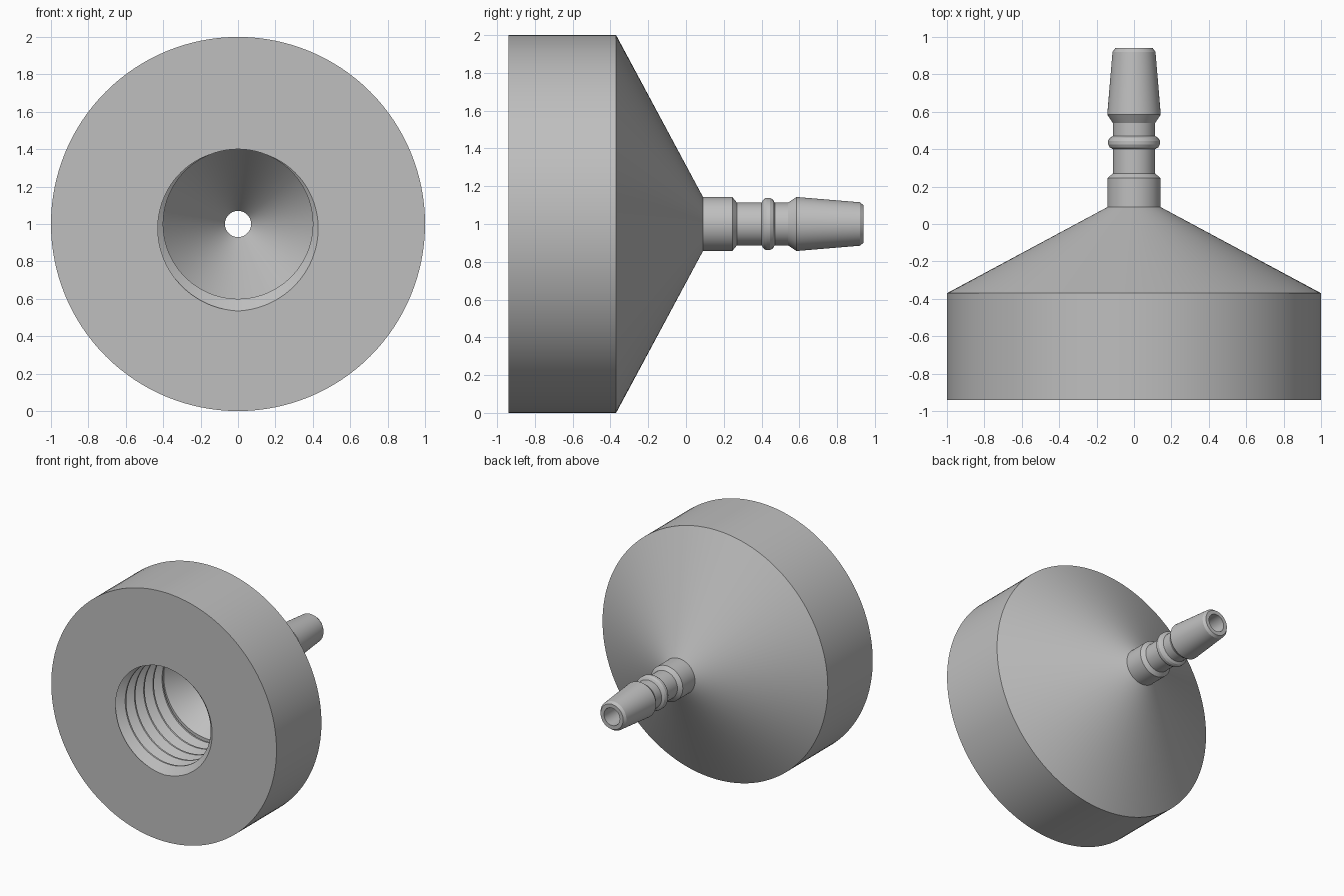
import bpy, bmesh, math

cube = bpy.data.objects.get("Cube")
if cube:
    bpy.data.objects.remove(cube, do_unlink=True)

SEGMENTS = 128
FRONT, SHOULDER, NECK, TIP = -0.94, -0.37, 0.09, 0.94
MINOR, MAJOR, PITCH, BORE = 0.40, 0.465, 0.117, 0.07

grey = bpy.data.materials.new("plain grey")
grey.use_nodes = True
colour = (0.52, 0.52, 0.52, 1)
grey.diffuse_color = colour
grey.node_tree.nodes["Principled BSDF"].inputs["Base Color"].default_value = colour


def lathe(name, profile_at):
    """Sweep a profile of (y, radius) points round the y axis; it may vary by turn."""
    bm = bmesh.new()
    columns = []
    for i in range(SEGMENTS + 1):
        turn = i / SEGMENTS
        a = turn * math.tau
        columns.append([bm.verts.new((-r * math.sin(a), y, 1 - r * math.cos(a)))
                        for y, r in profile_at(turn)])
    for a, b in zip(columns, columns[1:]):
        for j in range(len(a) - 1):
            bm.faces.new((a[j], a[j + 1], b[j + 1], b[j]))
    bmesh.ops.remove_doubles(bm, verts=bm.verts[:], dist=1e-5)
    bmesh.ops.dissolve_degenerate(bm, edges=bm.edges[:], dist=1e-6)
    bmesh.ops.recalc_face_normals(bm, faces=bm.faces[:])
    mesh = bpy.data.meshes.new(name)
    bm.to_mesh(mesh)
    bm.free()
    mesh.materials.append(grey)
    obj = bpy.data.objects.new(name, mesh)
    bpy.context.collection.objects.link(obj)
    bpy.ops.object.select_all(action='DESELECT')
    obj.select_set(True)
    bpy.context.view_layer.objects.active = obj
    bpy.ops.object.shade_smooth_by_angle(angle=math.radians(25))
    return obj


def thread_point(y, turn):
    t = (y - FRONT) / PITCH - turn
    away = abs(t - round(t))
    return y, MAJOR - (MAJOR - MINOR) * min(away / 0.44, 1)


# Threaded body: inner funnel, screw thread, front face, rim and outer cone
def body_profile(turn):
    points = [(NECK, BORE), (SHOULDER, MINOR)]
    for k in range(6, -3, -1):
        for part in (0.56, 0.44, 0):
            y = FRONT + PITCH * (k + part + turn)
            points.append(thread_point(min(max(y, FRONT), SHOULDER), turn))
    return points + [(FRONT, 1), (SHOULDER, 1), (NECK, 0.143)]


lathe("threaded_body", body_profile)

# Hose barb: base, groove, small collar, tapered tip and through bore
barb = [(NECK, 0.143), (0.245, 0.143), (0.27, 0.113), (0.4, 0.113),
        (0.41, 0.13), (0.425, 0.138), (0.445, 0.138), (0.46, 0.13), (0.47, 0.113),
        (0.54, 0.113), (0.585, 0.143), (0.92, 0.115), (TIP, 0.1),
        (TIP, BORE), (NECK, BORE)]
lathe("hose_barb", lambda turn: barb)
